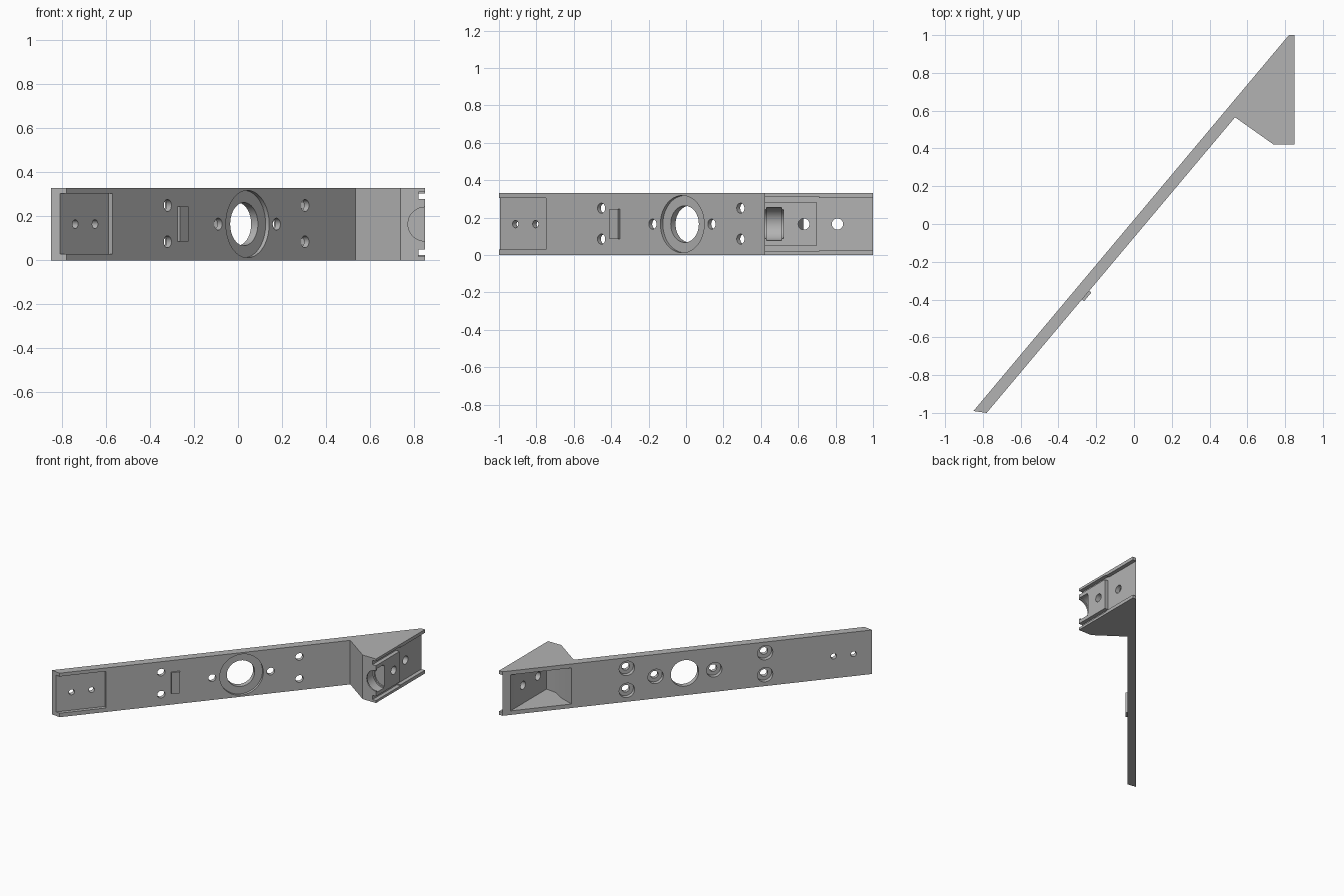
import bpy, bmesh
from math import radians, cos, sin
from mathutils import Matrix, Vector

if "Cube" in bpy.data.objects:
    bpy.data.objects.remove(bpy.data.objects["Cube"], do_unlink=True)

HEIGHT, MID = 0.33, 0.165

grey = bpy.data.materials.new("plain grey")
grey.use_nodes = True
grey.diffuse_color = (0.45, 0.45, 0.45, 1)
grey.node_tree.nodes["Principled BSDF"].inputs["Base Color"].default_value = (0.45, 0.45, 0.45, 1)

# Bar frame: x along the bar, y up, z out of its front face
a = radians(50)
u, up, n = Vector((cos(a), sin(a), 0)), Vector((0, 0, 1)), Vector((sin(a), -cos(a), 0))
BAR = Matrix.Translation((-0.78, -1, 0)) @ Matrix((u, up, n)).transposed().to_4x4()
WORLD = Matrix.Identity(4)


def finish(name, bm):
    bmesh.ops.recalc_face_normals(bm, faces=bm.faces)
    mesh = bpy.data.meshes.new(name)
    bm.to_mesh(mesh)
    bm.free()
    mesh.materials.append(grey)
    ob = bpy.data.objects.new(name, mesh)
    bpy.context.collection.objects.link(ob)
    return ob


def prism(name, outline, z0, z1):
    bm = bmesh.new()
    face = bm.faces.new([bm.verts.new((x, y, z0)) for x, y in outline])
    new = bmesh.ops.extrude_face_region(bm, geom=[face])["geom"]
    moved = [v for v in new if isinstance(v, bmesh.types.BMVert)]
    bmesh.ops.translate(bm, verts=moved, vec=(0, 0, z1 - z0))
    return finish(name, bm)


def box(name, lo, hi, frame=WORLD):
    lo, hi = Vector(lo), Vector(hi)
    bm = bmesh.new()
    m = frame @ Matrix.Translation((lo + hi) / 2) @ Matrix.Diagonal((*(hi - lo), 1))
    bmesh.ops.create_cube(bm, size=1, matrix=m)
    return finish(name, bm)


def rod(name, start, end, r, frame=WORLD):
    start, end = Vector(start), Vector(end)
    axis = end - start
    turn = axis.to_track_quat('Z', 'Y').to_matrix().to_4x4()
    bm = bmesh.new()
    bmesh.ops.create_cone(bm, cap_ends=True, segments=48, radius1=r, radius2=r, depth=axis.length,
                          matrix=frame @ Matrix.Translation((start + end) / 2) @ turn)
    return finish(name, bm)


# Long bar with the wedge-shaped mount at its end
body = prism("angled_bracket", [(-0.85, -0.99), (-0.78, -1), (0.535, 0.565), (0.74, 0.42),
                                (0.85, 0.42), (0.85, 1), (0.82, 1)], 0, HEIGHT)


def cut(cutter):
    bpy.context.view_layer.objects.active = body
    mod = body.modifiers.new("cut", 'BOOLEAN')
    mod.operation, mod.solver, mod.object = 'DIFFERENCE', 'EXACT', cutter
    bpy.ops.object.modifier_apply(modifier=mod.name)
    bpy.data.objects.remove(cutter, do_unlink=True)


def bore(s, z, r, n0=-0.12, n1=0.05):
    cut(rod("bore", (s, z, n0), (s, z, n1), r, BAR))


# Shallow end recess with two screw holes
cut(box("recess", (-0.1, 0.03, -0.026), (0.327, 0.305, 0.05), BAR))
for s in (0.093, 0.233):
    bore(s, MID, 0.02)

# Large stepped centre hole
bore(1.28, MID, 0.153, n0=-0.02)
bore(1.28, MID, 0.098)

# Screw holes, counterbored from the back
holes = [(1.073, MID), (1.485, MID)] + [(s, z) for s in (0.715, 1.687) for z in (0.085, 0.25)]
for s, z in holes:
    bore(s, z, 0.027)
    bore(s, z, 0.054, n1=-0.028)

# Hollow behind the mount plate
cut(prism("hollow", [(0.785, 0.958), (0.72, 1.1), (0.4, 0.72), (0.509, 0.629),
                     (0.62, 0.59), (0.7, 0.54), (0.785, 0.53)], 0.03, 0.3))

# Rails on the mount plate: wide channel, then two slots beside a raised pad
cut(box("channel", (0.821, 0.7, 0.025), (0.9, 1.1, 0.305)))
for z in (0.018, 0.28):
    cut(box("slot", (0.821, 0.3, z), (0.9, 0.71, z + 0.032)))

# Half-round seat with a wider groove
cut(rod("seat", (0.85, 0.3, MID), (0.85, 0.52, MID), 0.077))
cut(rod("groove", (0.85, 0.43, MID), (0.85, 0.51, MID), 0.088))

# Mount plate holes
for y in (0.63, 0.81):
    cut(rod("plate_hole", (0.75, y, MID), (0.9, y, MID), 0.03))

# Small raised tab on the bar front
tab = box("raised_tab", (0.785, 0.085, -0.01), (0.845, 0.245, 0.015), BAR)

for ob in (body, tab):
    bpy.ops.object.select_all(action='DESELECT')
    ob.select_set(True)
    bpy.context.view_layer.objects.active = ob
    bpy.ops.object.shade_smooth_by_angle(angle=radians(30))
